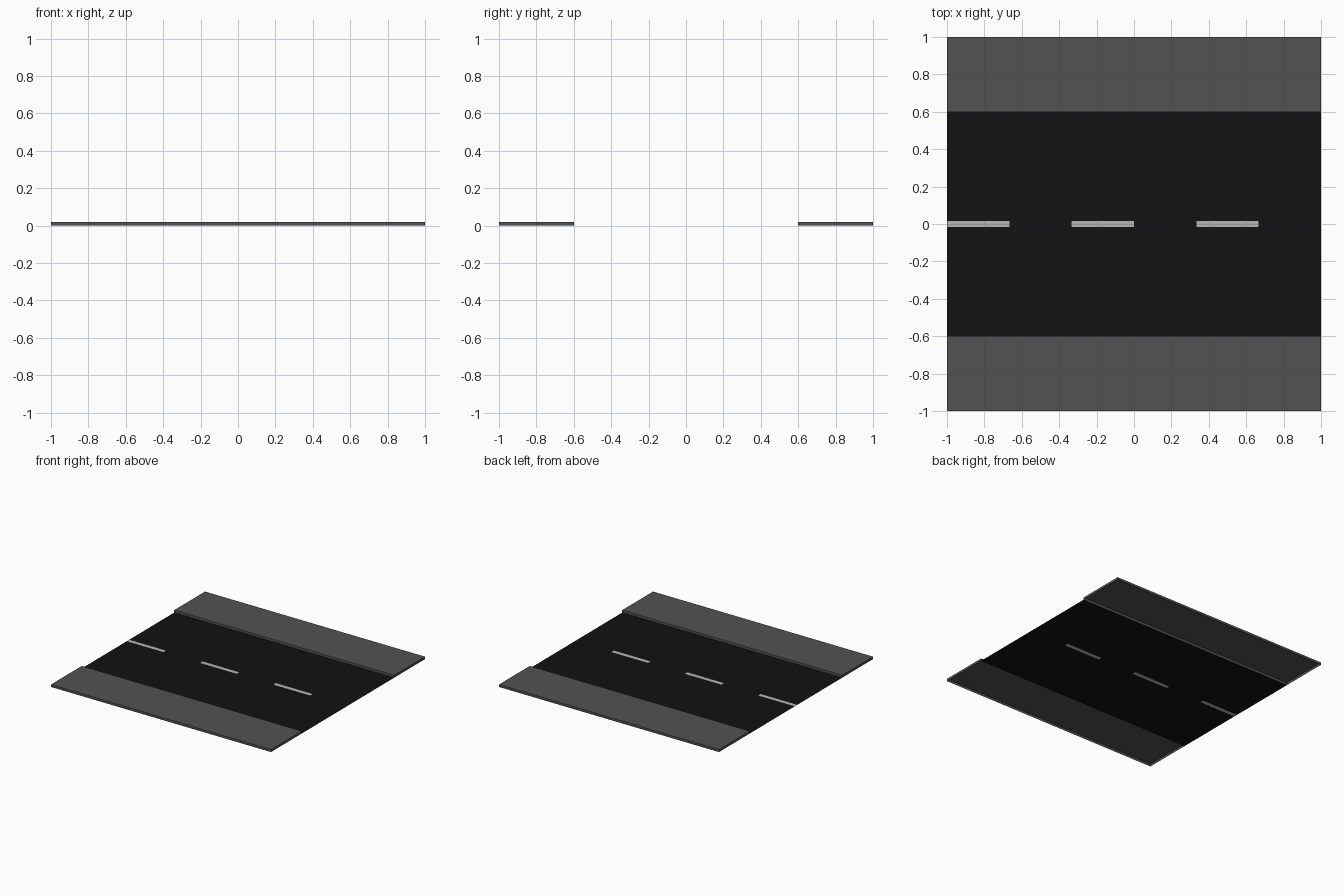
import bpy, bmesh

if "Cube" in bpy.data.objects:
    bpy.data.objects.remove(bpy.data.objects["Cube"])

WALK_Y = 0.6      # kerb line
KERB_H = 0.02     # pavement height
DASH_Y = 0.016    # half width of a lane dash
X_CUTS = [-1 + i / 3 for i in range(7)]


def material(name, rgb):
    mat = bpy.data.materials.new(name)
    mat.diffuse_color = (*rgb, 1)
    mat.use_nodes = True
    mat.node_tree.nodes["Principled BSDF"].inputs["Base Color"].default_value = mat.diffuse_color
    return mat


def make_object(name, bm, mat):
    bmesh.ops.remove_doubles(bm, verts=bm.verts, dist=1e-5)
    mesh = bpy.data.meshes.new(name)
    bm.to_mesh(mesh)
    bm.free()
    mesh.materials.append(mat)
    obj = bpy.data.objects.new(name, mesh)
    bpy.context.collection.objects.link(obj)
    return obj


def add_quad(bm, x0, x1, y0, y1):
    corners = [(x0, y0), (x1, y0), (x1, y1), (x0, y1)]
    return bm.faces.new([bm.verts.new((x, y, 0)) for x, y in corners])


asphalt = material("asphalt", (0.006, 0.006, 0.006))
concrete = material("concrete", (0.085, 0.085, 0.085))
paint = material("paint", (0.45, 0.47, 0.45))

# Flat road surface, with the lane dashes set into it as coplanar cells
road, dashes = bmesh.new(), bmesh.new()
for i, (x0, x1) in enumerate(zip(X_CUTS, X_CUTS[1:])):
    add_quad(road, x0, x1, -WALK_Y, -DASH_Y)
    add_quad(road, x0, x1, DASH_Y, WALK_Y)
    add_quad(dashes if i % 2 == 0 else road, x0, x1, -DASH_Y, DASH_Y)
make_object("road_surface", road, asphalt)
make_object("lane_dashes", dashes, paint)

# Raised pavements, open underneath
for name, y0, y1 in (("front_pavement", -1, -WALK_Y), ("back_pavement", WALK_Y, 1)):
    bm = bmesh.new()
    bottom = add_quad(bm, -1, 1, y0, y1)
    ret = bmesh.ops.extrude_face_region(bm, geom=[bottom])
    top_verts = [g for g in ret["geom"] if isinstance(g, bmesh.types.BMVert)]
    bmesh.ops.translate(bm, verts=top_verts, vec=(0, 0, KERB_H))
    under = [f for f in bm.faces if all(v.co.z < 1e-6 for v in f.verts)]
    bmesh.ops.delete(bm, geom=under, context='FACES_ONLY')
    bmesh.ops.recalc_face_normals(bm, faces=bm.faces)
    # An open shell may be flipped: make the top face up
    if max(bm.faces, key=lambda f: f.calc_center_median().z).normal.z < 0:
        bmesh.ops.reverse_faces(bm, faces=bm.faces)
    make_object(name, bm, concrete)
